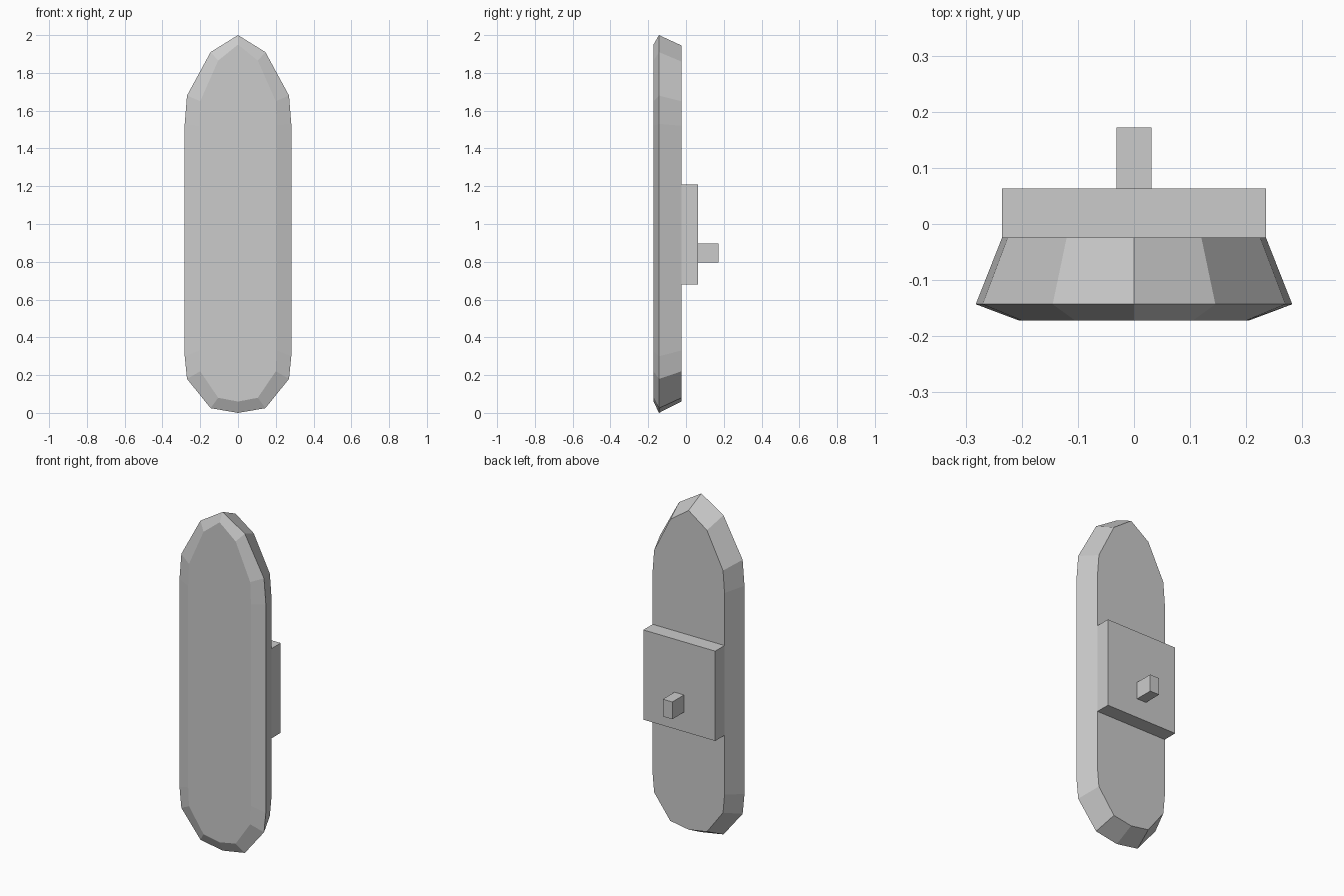
import bpy, bmesh

if "Cube" in bpy.data.objects:
    bpy.data.objects.remove(bpy.data.objects["Cube"])

def finish(bm, name):
    bmesh.ops.recalc_face_normals(bm, faces=bm.faces)
    mesh = bpy.data.meshes.new(name)
    bm.to_mesh(mesh)
    bm.free()
    obj = bpy.data.objects.new(name, mesh)
    bpy.context.collection.objects.link(obj)

def box(name, lo, hi):
    bm = bmesh.new()
    bmesh.ops.create_cube(bm, size=1)
    for v in bm.verts:
        v.co = [(a + b) / 2 + c * (b - a) for a, b, c in zip(lo, hi, v.co)]
    finish(bm, name)

# Right half outlines (x, z) from top to bottom, one per depth
front = [(0, 1.95), (.105, 1.865), (.20, 1.65), (.205, 1.52),
         (.205, .33), (.20, .22), (.105, .08), (0, .06)]
rim = [(0, 2), (.145, 1.91), (.27, 1.68), (.282, 1.53),
       (.282, .30), (.27, .18), (.145, .025), (0, 0)]
back = [(0, 1.945), (.12, 1.86), (.225, 1.65), (.235, 1.52),
        (.235, .33), (.225, .22), (.12, .08), (0, .06)]

# Shield body: mirrored outlines bridged front to back
bm = bmesh.new()
rings = []
for y, half in ((-.172, front), (-.143, rim), (-.024, back)):
    loop = half + [(-x, z) for x, z in half[-2:0:-1]]
    rings.append([bm.verts.new((x, y, z)) for x, z in loop])
for a, b in zip(rings, rings[1:]):
    for i in range(len(a)):
        j = (i + 1) % len(a)
        bm.faces.new((a[i], a[j], b[j], b[i]))
bm.faces.new(rings[0])
bm.faces.new(rings[-1])
finish(bm, "shield_body")

# Mounting plate and grip on the back
box("back_plate", (-.235, -.024, .68), (.235, .063, 1.21))
box("grip", (-.031, .063, .795), (.031, .172, .897))
